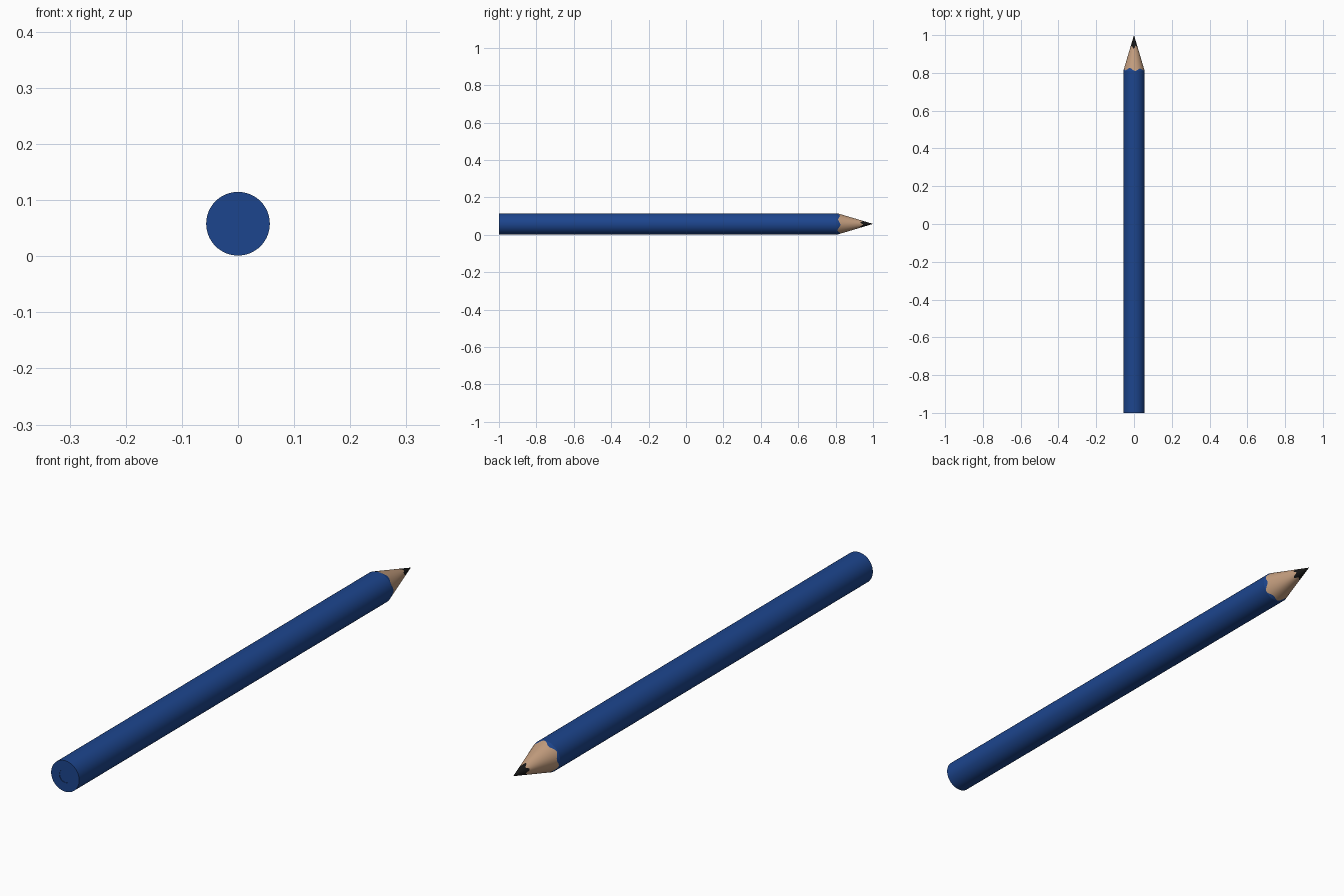
import bpy, bmesh
from math import sin, cos, pi

if "Cube" in bpy.data.objects:
    bpy.data.objects.remove(bpy.data.objects["Cube"])

N = 64          # sides around the shaft
R = 0.0567      # shaft radius
ZC = 0.058      # axis height
BEND = 0.81     # where the sharpened cone starts


def cone_r(y):
    return R * min(1.0, (1.0 - y) / (1.0 - BEND))


def ring(y, r):
    """Plain circular section."""
    return lambda a: (y, r)


def wavy(base, amp, k, phase):
    """Irregular scalloped section lying on the sharpened cone."""
    def f(a):
        y = base + amp * (cos(k * a + phase) + 0.35 * sin((k // 2) * a + 1.0))
        y = max(y, BEND + 0.0005)
        return y, cone_r(y)
    return f


def lathe(name, sections, color, cap_start=False, cap_end=False):
    bm = bmesh.new()
    rings = []
    for s in sections:
        row = []
        for i in range(N):
            a = 2 * pi * i / N
            y, r = s(a)
            row.append(bm.verts.new((r * cos(a), y, ZC + r * sin(a))))
        rings.append(row)
    for p, q in zip(rings, rings[1:]):
        for i in range(N):
            j = (i + 1) % N
            bm.faces.new((p[i], q[i], q[j], p[j]))
    if cap_start:
        bm.faces.new(rings[0])
    if cap_end:
        bm.faces.new(rings[-1][::-1])
    mesh = bpy.data.meshes.new(name)
    bm.to_mesh(mesh)
    bm.free()
    obj = bpy.data.objects.new(name, mesh)
    bpy.context.collection.objects.link(obj)
    mat = bpy.data.materials.new(name + "_color")
    mat.diffuse_color = color
    mat.use_nodes = True
    mat.node_tree.nodes["Principled BSDF"].inputs["Base Color"].default_value = mat.diffuse_color
    mesh.materials.append(mat)
    bpy.ops.object.select_all(action='DESELECT')
    obj.select_set(True)
    bpy.context.view_layer.objects.active = obj
    bpy.ops.object.shade_smooth_by_angle(angle=0.2)
    return obj


blue = (0.012, 0.06, 0.27, 1)
wood = (0.55, 0.34, 0.21, 1)
black = (0.008, 0.008, 0.008, 1)

paint_edge = wavy(0.818, 0.006, 6, 0.6)
lead_edge = wavy(0.938, 0.007, 5, 1.2)
CORE = 0.0235

# painted shaft with flat back end
lathe("painted_shaft", [ring(-1.0, CORE), ring(-1.0, R), ring(BEND, R), paint_edge], blue)

# slightly recessed core disc in the back end
lathe("end_core", [ring(-0.998, CORE), ring(-1.0, CORE)][::1], blue, cap_start=True)

# bare sharpened wood
lathe("wood_cone", [paint_edge, lead_edge], wood)

# lead point
lathe("lead_tip", [lead_edge, ring(0.998, cone_r(0.998)), ring(1.0, 0.0002)], black, cap_end=True)
